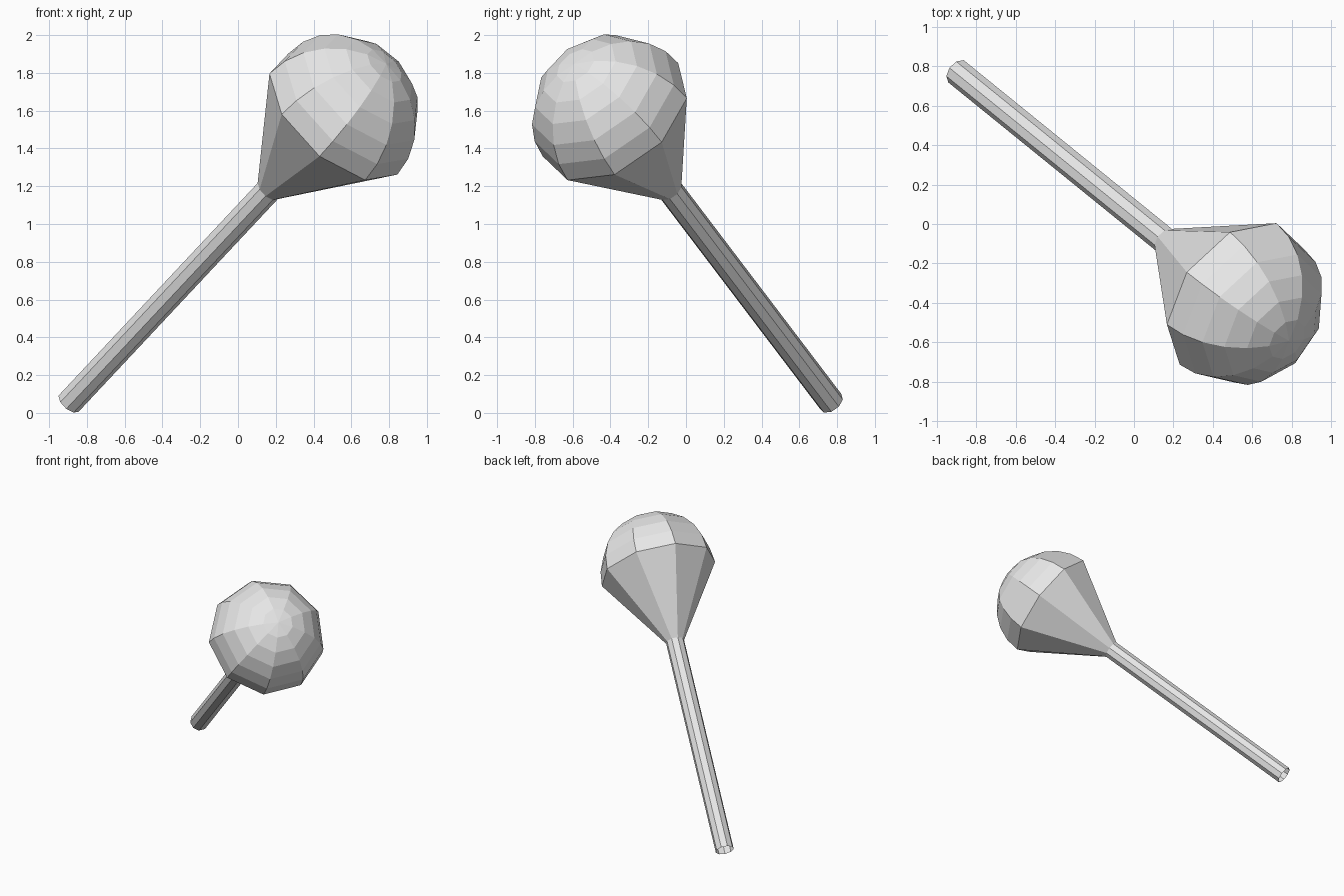
import bpy, bmesh
from math import sin, cos, pi
from mathutils import Vector, Matrix

cube = bpy.data.objects.get("Cube")
if cube:
    bpy.data.objects.remove(cube, do_unlink=True)

SIDES = 9
HANDLE_R, HEAD_R = 0.07, 0.443

# Tilted axis from the handle's open end to the neck
base = Vector((-0.895, 0.77, 0.054))
neck = Vector((0.16, -0.085, 1.18))
length = (neck - base).length
axis = (neck - base).normalized()
side = Vector((-0.8, -0.296, 0.52))
side = (side - axis * side.dot(axis)).normalized()
frame = Matrix((side, axis.cross(side), axis)).transposed().to_4x4()
frame.translation = base

# One plain grey for the whole model
grey = bpy.data.materials.new("light_grey")
grey.use_nodes = True
colour = (0.8, 0.8, 0.8, 1)
grey.diffuse_color = colour
grey.node_tree.nodes["Principled BSDF"].inputs["Base Color"].default_value = colour


def lathe(name, profile):
    """Spin (radius, height) points around the tilted axis; radius 0 is a tip."""
    bm = bmesh.new()
    rings = []
    for r, h in profile:
        count = SIDES if r > 0 else 1
        rings.append([bm.verts.new(frame @ Vector((r * cos(2 * pi * k / SIDES),
                                                   r * sin(2 * pi * k / SIDES), h)))
                      for k in range(count)])
    for low, high in zip(rings, rings[1:]):
        for k in range(SIDES):
            n = (k + 1) % SIDES
            if len(high) == 1:
                bm.faces.new((low[k], low[n], high[0]))
            else:
                bm.faces.new((low[k], low[n], high[n], high[k]))
    mesh = bpy.data.meshes.new(name)
    bm.to_mesh(mesh)
    bm.free()
    mesh.materials.append(grey)
    obj = bpy.data.objects.new(name, mesh)
    bpy.context.collection.objects.link(obj)
    return obj


# Straight open-ended handle
lathe("handle", [(HANDLE_R, 0), (HANDLE_R, length)])

# Head: cone flaring from the neck, closed by a faceted half sphere
rim = length + 0.603
steps = 6
dome = [(HEAD_R * cos(i * pi / 2 / steps), rim + HEAD_R * sin(i * pi / 2 / steps))
        for i in range(steps)]
lathe("head", [(HANDLE_R, length)] + dome + [(0, rim + HEAD_R)])
